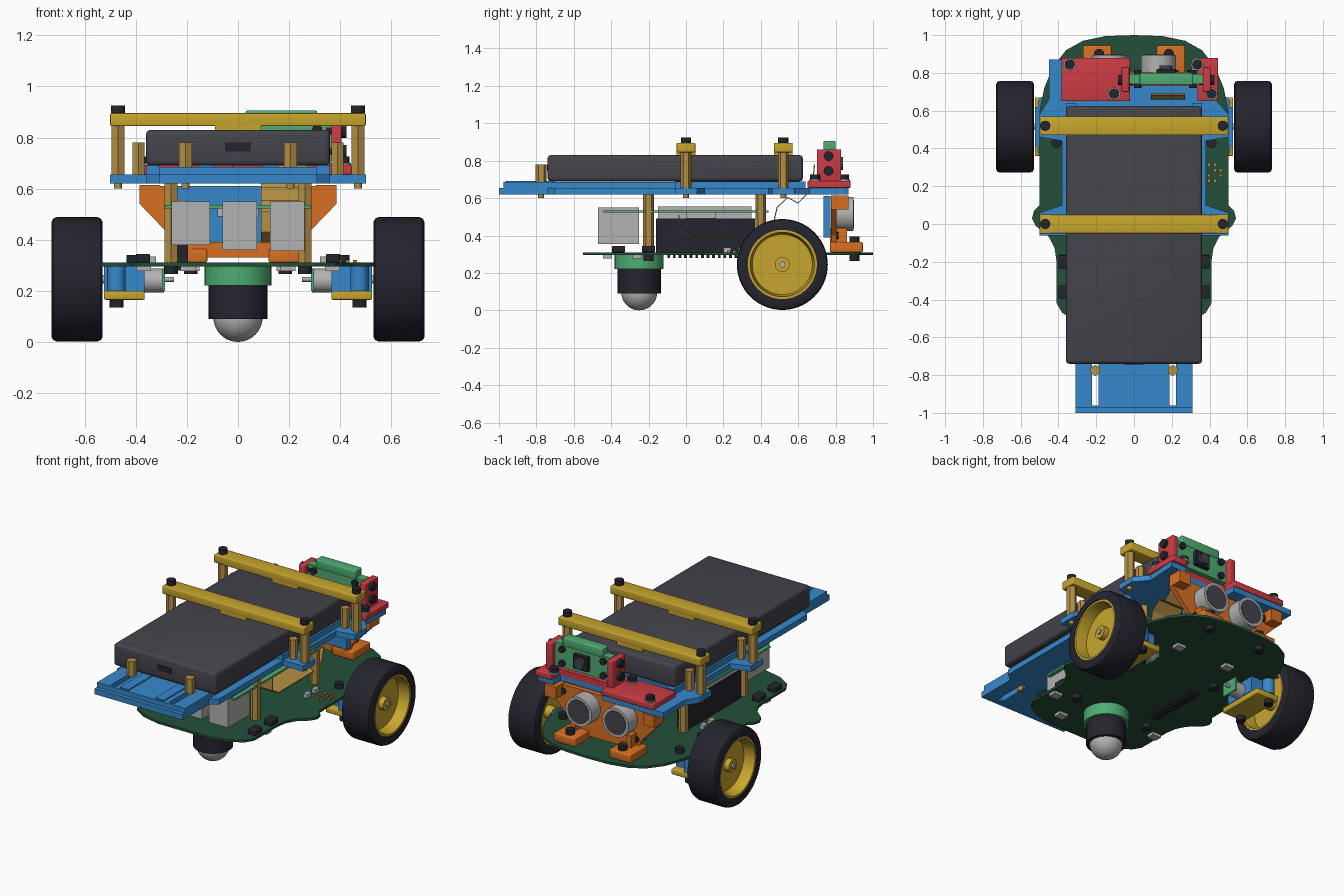
import bpy, bmesh, math
from mathutils import Vector, Matrix

if "Cube" in bpy.data.objects:
    bpy.data.objects.remove(bpy.data.objects["Cube"])

# Materials, given as display colours and converted to linear
def material(name, *rgb):
    lin = [((c / 255 + 0.055) / 1.055) ** 2.4 for c in rgb] + [1]
    m = bpy.data.materials.new(name)
    m.use_nodes = True
    m.diffuse_color = lin
    m.node_tree.nodes["Principled BSDF"].inputs["Base Color"].default_value = lin
    return m

BOARD = material("dark green", 36, 80, 56)
GREEN = material("bright green", 78, 172, 114)
BLUE = material("blue", 54, 136, 204)
YELLOW = material("yellow", 200, 166, 46)
BRASS = material("brass", 180, 144, 68)
RED = material("red", 205, 60, 68)
ORANGE = material("orange", 216, 112, 34)
GREY = material("dark grey", 68, 68, 76)
BLACK = material("black", 36, 36, 46)
SILVER = material("silver", 178, 178, 178)

def finish(name, bm, mat, smooth=False):
    me = bpy.data.meshes.new(name)
    bmesh.ops.recalc_face_normals(bm, faces=bm.faces)
    bm.to_mesh(me)
    bm.free()
    me.materials.append(mat)
    ob = bpy.data.objects.new(name, me)
    bpy.context.collection.objects.link(ob)
    if smooth:
        bpy.ops.object.select_all(action="DESELECT")
        ob.select_set(True)
        bpy.context.view_layer.objects.active = ob
        bpy.ops.object.shade_smooth_by_angle(angle=math.radians(35))
    return ob

def box(name, mat, x, y, z, bevel=0):
    bm = bmesh.new()
    bmesh.ops.create_cube(bm, size=1)
    for v in bm.verts:
        for i, (a, b) in enumerate((x, y, z)):
            v.co[i] = a if v.co[i] < 0 else b
    if bevel:
        bmesh.ops.bevel(bm, geom=bm.edges[:], offset=bevel, segments=3, affect="EDGES", profile=0.5)
    return finish(name, bm, mat, bevel > 0)

def cyl(name, mat, start, length, r, axis="Z", seg=24):
    bm = bmesh.new()
    bmesh.ops.create_cone(bm, cap_ends=True, segments=seg, radius1=r, radius2=r, depth=abs(length))
    d = Vector((axis == "X", axis == "Y", axis == "Z"))
    turn = Vector((0, 0, 1)).rotation_difference(d).to_matrix().to_4x4()
    bm.transform(Matrix.Translation(Vector(start) + d * length / 2) @ turn)
    return finish(name, bm, mat, seg > 8)

def prism(name, mat, outline, a, b, axis="Z"):
    """Extrude an (x, y) outline along z, or an (x, z) outline along y."""
    bm = bmesh.new()
    put = (lambda p: (p[0], p[1], a)) if axis == "Z" else (lambda p: (p[0], a, p[1]))
    face = bm.faces.new([bm.verts.new(put(p)) for p in outline])
    new = bmesh.ops.extrude_face_region(bm, geom=[face])["geom"]
    step = Vector((0, 0, b - a)) if axis == "Z" else Vector((0, b - a, 0))
    bmesh.ops.translate(bm, vec=step, verts=[v for v in new if isinstance(v, bmesh.types.BMVert)])
    return finish(name, bm, mat)

def lathe_x(name, mat, profile, centre, seg=56):
    """Spin closed (x, radius) profile around the x axis."""
    bm = bmesh.new()
    vs = [bm.verts.new((x, 0, r)) for x, r in profile]
    es = [bm.edges.new((vs[i - 1], vs[i])) for i in range(len(vs))]
    bmesh.ops.spin(bm, geom=vs + es, cent=(0, 0, 0), axis=(1, 0, 0), angle=math.tau, steps=seg)
    bmesh.ops.remove_doubles(bm, verts=bm.verts, dist=0.0005)
    bm.transform(Matrix.Translation(centre))
    return finish(name, bm, mat, True)

def mirrored(half):
    return half + [(-x, y) for x, y in reversed(half) if x > 0]

def screw(name, x, y, z, down=False):
    s = -1 if down else 1
    cyl(name, BLACK, (x, y, z), 0.03 * s, 0.027, seg=20)

# Main circuit board
prism("main_board", BOARD, mirrored([
    (0, 1), (0.15, 0.995), (0.27, 0.97), (0.36, 0.92), (0.43, 0.83), (0.475, 0.72), (0.5, 0.6),
    (0.5, 0.1), (0.53, 0.07), (0.54, 0.03), (0.52, -0.01), (0.45, -0.07), (0.42, -0.13), (0.41, -0.2),
    (0.41, -0.42), (0.38, -0.47), (0.3, -0.52), (0.18, -0.55), (0, -0.55)]), 0.295, 0.31)

# Ball caster
cyl("caster_ring", GREEN, (0, -0.25, 0.22), 0.075, 0.131, seg=40)
cyl("caster_socket", BLACK, (0, -0.25, 0.09), 0.13, 0.115, seg=40)
bm = bmesh.new()
bmesh.ops.create_uvsphere(bm, u_segments=32, v_segments=20, radius=0.096)
bm.transform(Matrix.Translation((0, -0.25, 0.096)))
finish("caster_ball", bm, SILVER, True)

# Both sides: wheels, motors, standoffs and small board parts
for s, side in ((1, "left"), (-1, "right")):
    def sx(a, b):
        return tuple(sorted((s * a, s * b)))
    hub = (s * 0.63, 0.515, 0.245)
    lathe_x(side + "_tyre", BLACK, [(-0.1, 0.185), (-0.1, 0.225), (-0.093, 0.238), (-0.08, 0.243),
            (0.08, 0.243), (0.093, 0.238), (0.1, 0.225), (0.1, 0.185)], hub)
    lathe_x(side + "_rim", YELLOW, [(-0.096, 0.187), (-0.096, 0.172), (-0.02, 0.16), (0.02, 0.16),
            (0.096, 0.172), (0.096, 0.187)], hub)
    cyl(side + "_rim_disc", YELLOW, (s * 0.61, 0.515, 0.245), s * 0.045, 0.165, "X", 40)
    cyl(side + "_hub", YELLOW, (s * 0.56, 0.515, 0.245), s * 0.13, 0.04, "X")
    cyl(side + "_axle", SILVER, (s * 0.5, 0.515, 0.245), s * 0.2, 0.016, "X")
    cyl(side + "_motor", SILVER, (s * 0.29, 0.515, 0.24), s * 0.2, 0.047, "X")
    cyl(side + "_motor_shaft", SILVER, (s * 0.25, 0.515, 0.245), s * 0.05, 0.01, "X", 12)
    box(side + "_encoder", GREEN, sx(0.285, 0.297), (0.46, 0.57), (0.2, 0.285))
    box(side + "_motor_clamp", BLUE, sx(0.365, 0.525), (0.41, 0.62), (0.2, 0.295))
    box(side + "_motor_plate", YELLOW, sx(0.365, 0.525), (0.36, 0.67), (0.165, 0.2), 0.006)
    for y in (0.39, 0.64):
        screw(side + "_motor_screw", s * 0.475, y, 0.165, True)
        cyl(side + "_motor_spacer", BLUE, (s * 0.475, y, 0.2), 0.095, 0.035)
        screw(side + "_motor_nut", s * 0.41, y - 0.03 * (y > 0.5) + 0.04, 0.31)
    for y in (-0.2, 0.4):
        cyl(side + "_deck_standoff", BRASS, (s * 0.262, y, 0.31), 0.31, 0.029, seg=6)
        screw(side + "_standoff_screw", s * 0.262, y, 0.295, True)
    for y in (0, 0.52):
        cyl(side + "_bar_standoff", BRASS, (s * 0.47, y, 0.655), 0.19, 0.029, seg=6)
        cyl(side + "_battery_guide", BRASS, (s * 0.39, y, 0.655), 0.125, 0.027, seg=6)
        screw(side + "_bar_screw", s * 0.47, y, 0.895)
        cyl(side + "_bar_bolt", BRASS, (s * 0.47, y, 0.6), 0.03, 0.016, seg=12)
    cyl(side + "_tail_standoff", BRASS, (s * 0.205, -0.775, 0.685), 0.095, 0.029, seg=6)
    cyl(side + "_tail_bolt", BRASS, (s * 0.205, -0.775, 0.6), 0.1, 0.016, seg=12)
    for y in (-0.2, -0.36):
        box(side + "_edge_sensor", BLACK, sx(0.345, 0.4), (y - 0.035, y + 0.035), (0.31, 0.345), 0.005)
    for x, y in ((0.18, 0.62), (0.37, -0.26), (0.195, -0.42)):
        box(side + "_line_sensor", SILVER, sx(x - 0.03, x + 0.03), (y - 0.025, y + 0.025), (0.277, 0.296))
    for y in (0.2, 0.28):
        box(side + "_button", SILVER, sx(0.32, 0.35), (y, y + 0.04), (0.31, 0.335))
    # Feet of the distance sensor bracket
    box(side + "_sensor_foot", ORANGE, sx(0.12, 0.27), (0.77, 0.945), (0.31, 0.365), 0.008)
    box(side + "_foot_gusset", ORANGE, sx(0.18, 0.215), (0.77, 0.86), (0.35, 0.44))
    screw(side + "_foot_screw", s * 0.185, 0.9, 0.365)
    screw(side + "_foot_nut", s * 0.185, 0.9, 0.295, True)
    cyl(side + "_sensor_eye", SILVER, (s * 0.13, 0.79, 0.515), 0.105, 0.092, "Y", 36)
    cyl(side + "_sensor_mesh", GREY, (s * 0.13, 0.892, 0.515), 0.005, 0.075, "Y", 36)
    for z in (0.57, 0.4):
        cyl(side + "_bracket_screw", BLACK, (s * (z + 0.03) * 0.5, 0.8, z), 0.015, 0.02, "Y", 16)

# Gold parts on the board
for i in range(8):
    x, y = 0.39 + 0.03 * (i % 3), 0.22 + 0.028 * (i // 2)
    box("board_chip", BRASS, (x, x + 0.016), (y, y + 0.018), (0.31, 0.32))

# Computer board hung upside down
box("computer_board", GREEN, (-0.285, 0.285), (-0.44, 0.44), (0.523, 0.535))
for name, a, b, z in (("usb_a", -0.26, -0.11, 0.38), ("usb_b", -0.06, 0.075, 0.36), ("network", 0.125, 0.26, 0.355)):
    box(name + "_port", SILVER, (a, b), (-0.47, -0.25), (z, 0.55))
box("pin_header", BLACK, (-0.275, -0.195), (-0.16, 0.37), (0.31, 0.49))
box("header_strip", SILVER, (-0.27, -0.2), (-0.15, 0.35), (0.49, 0.555))
box("processor", SILVER, (-0.08, 0.08), (0, 0.16), (0.49, 0.523))
for i in range(13):
    y = -0.1 + 0.03 * i
    box("header_pin", BLACK, (-0.26, -0.21), (y, y + 0.015), (0.28, 0.296))

# Flat camera cable
path = [(-0.04, 0.51), (-0.04, 0.43), (0.02, 0.39), (0.36, 0.39), (0.46, 0.42), (0.49, 0.55),
        (0.545, 0.6), (0.6, 0.57), (0.64, 0.61), (0.68, 0.68), (0.69, 0.78)]
bm = bmesh.new()
rows = [[bm.verts.new((x, y, z)) for x in (0.09, 0.27)] for y, z in path]
for a, b in zip(rows, rows[1:]):
    bm.faces.new((a[0], a[1], b[1], b[0]))
cable = finish("camera_cable", bm, BRASS)
cable.modifiers.new("thickness", "SOLIDIFY").thickness = 0.006

# Blue upper deck with slotted tail
deck = prism("deck", BLUE, [
    (-0.31, -1), (0.31, -1), (0.31, -0.74), (0.36, -0.7), (0.36, -0.06), (0.5, -0.06), (0.5, 0.06), (0.38, 0.1),
    (0.38, 0.44), (0.5, 0.46), (0.5, 0.58), (0.43, 0.66), (0.44, 0.86), (0.33, 0.86), (0.33, 0.79), (-0.02, 0.79),
    (-0.02, 0.87), (-0.45, 0.87), (-0.45, 0.66), (-0.5, 0.58), (-0.5, 0.46), (-0.38, 0.44), (-0.38, 0.1),
    (-0.5, 0.06), (-0.5, -0.06), (-0.36, -0.06), (-0.36, -0.7), (-0.31, -0.74)], 0.62, 0.655)
tray = box("deck_tray", BLUE, (-0.31, 0.31), (-0.975, 0.62), (0.654, 0.685))
for x in (-0.205, 0.205):
    cut = box("slot_cutter", BLUE, (x - 0.018, x + 0.018), (-0.96, -0.74), (0.5, 0.8))
    for ob in (deck, tray):
        mod = ob.modifiers.new("slot", "BOOLEAN")
        mod.operation, mod.object, mod.solver = "DIFFERENCE", cut, "EXACT"
    cut.hide_render = True
    cut.hide_set(True)
for x in (-0.155, 0.095):
    box("tail_rail", BLUE, (x, x + 0.06), (-0.965, -0.7), (0.68, 0.692))
for x in (-0.36, 0.31):
    box("deck_rim", BLUE, (x, x + 0.05), (-0.06, 0.64), (0.65, 0.69))

# Battery and clamping bars
box("battery", GREY, (-0.36, 0.36), (-0.74, 0.625), (0.69, 0.83), 0.018)
box("battery_port", BLACK, (-0.05, 0.05), (-0.744, -0.73), (0.745, 0.78))
for y in (0, 0.52):
    box("clamp_bar", YELLOW, (-0.5, 0.5), (y - 0.05, y + 0.05), (0.845, 0.895), 0.005)
    box("clamp_pad", YELLOW, (-0.09, 0.09), (y - 0.05, y + 0.05), (0.83, 0.85))

# Distance sensor and its bracket
prism("sensor_bracket", ORANGE, mirrored([(0, 0.61), (0.385, 0.61), (0.385, 0.54), (0.25, 0.4), (0.22, 0.33), (0, 0.33)][1:-1]),
      0.775, 0.805, "Y")
for x in (-0.385, 0.305):
    box("bracket_ear", ORANGE, (x, x + 0.08), (0.775, 0.87), (0.54, 0.615))
box("sensor_board", BLUE, (-0.25, 0.25), (0.735, 0.772), (0.39, 0.61))

# Red camera mount and camera
box("mount_plate_right", RED, (-0.385, -0.02), (0.65, 0.88), (0.655, 0.692), 0.005)
box("mount_plate_left", RED, (0.335, 0.445), (0.65, 0.88), (0.655, 0.692), 0.005)
box("mount_bridge", RED, (-0.03, 0.34), (0.73, 0.79), (0.655, 0.692))
for x in (-0.065, 0.365):
    box("mount_upright", RED, (x, x + 0.04), (0.7, 0.83), (0.69, 0.86), 0.005)
    for z in (0.745, 0.825):
        cyl("upright_screw", BLACK, (x - 0.02, 0.762, z), 0.08, 0.026, "X", 20)
box("camera_holder", GREEN, (-0.025, 0.365), (0.74, 0.795), (0.71, 0.86))
box("camera_holder_top", GREEN, (0.03, 0.31), (0.735, 0.8), (0.85, 0.905), 0.006)
box("camera_lens_base", BLACK, (0.12, 0.22), (0.79, 0.82), (0.74, 0.83))
cyl("camera_lens", GREY, (0.17, 0.82, 0.785), 0.02, 0.034, "Y")
for x in (0.02, 0.31):
    for z in (0.74, 0.83):
        cyl("camera_screw", BLACK, (x, 0.72, z), 0.095, 0.02, "Y", 16)
for x, y in ((-0.34, 0.845), (0.335, 0.845), (-0.105, 0.69), (0.41, 0.69)):
    cyl("mount_washer", SILVER, (x, y, 0.69), 0.01, 0.033)
    screw("mount_screw", x, y, 0.695)
